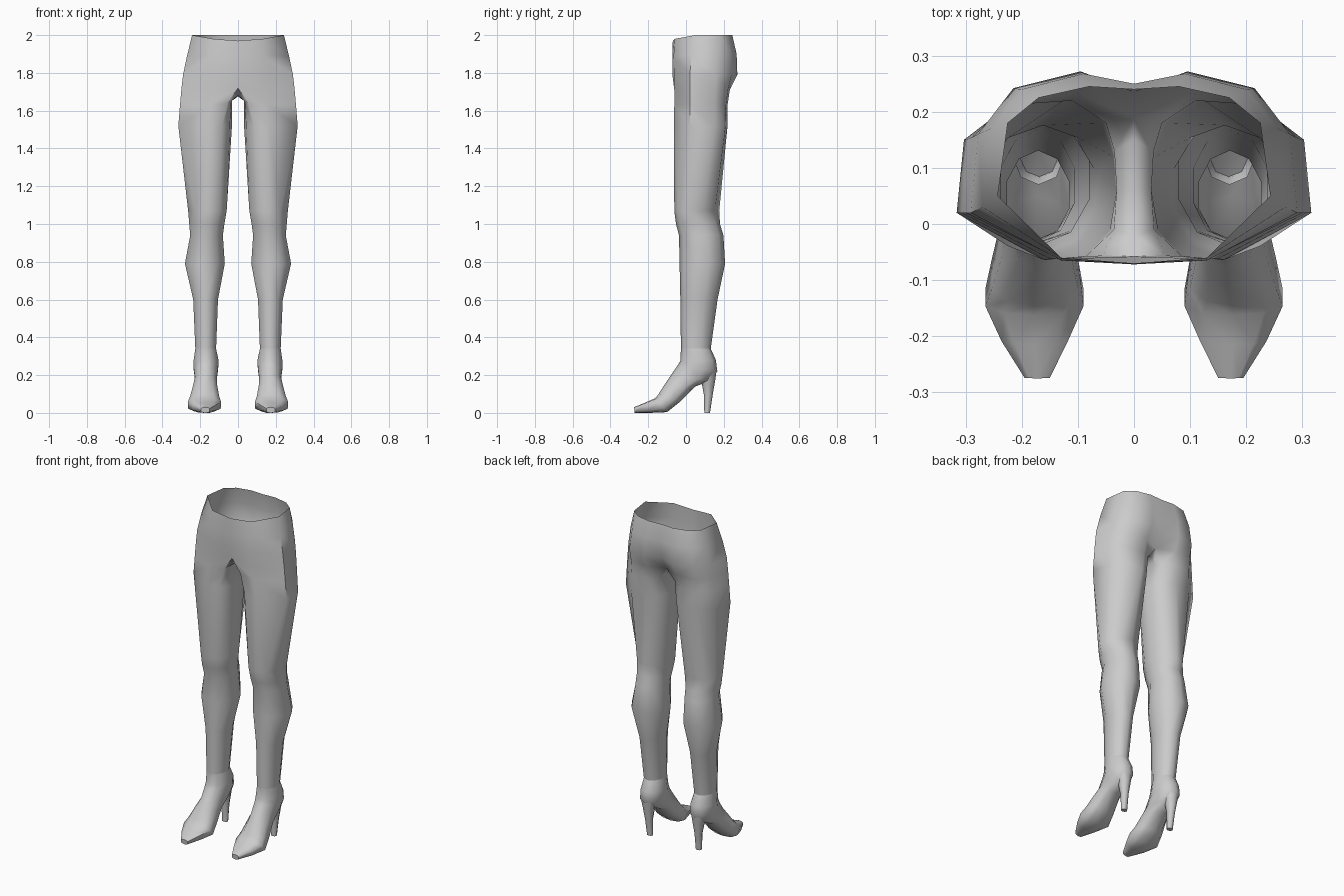
import bpy, bmesh
from math import sin, cos, radians, copysign


def ring(front, back, inner, outer, n=10, power=1.0):
    """Oval section; front/back are (y, z), inner/outer are x limits."""
    pts = []
    cx, rx = (inner + outer) / 2, (outer - inner) / 2
    if n == 10:
        rx /= sin(radians(72))
    for i in range(n):
        a = radians(360 / n * (i - 1))
        c = copysign(abs(cos(a)) ** power, cos(a))
        t = (1 - c) / 2
        pts.append((cx + rx * sin(a),
                    front[0] + (back[0] - front[0]) * t,
                    front[1] + (back[1] - front[1]) * t))
    return pts


def loft(name, rings, cap=False):
    """Skin a list of rings; a shorter ring is left open at the centre line."""
    bm = bmesh.new()
    vs = [[bm.verts.new(p) for p in r] for r in rings]
    for a, b in zip(vs, vs[1:]):
        n = min(len(a), len(b))
        closed = len(a) == len(b) and n != 7
        for i in range(n if closed else n - 1):
            j = (i + 1) % n
            bm.faces.new((a[i], a[j], b[j], b[i]))
    if cap:
        bm.faces.new(vs[-1])
    bmesh.ops.recalc_face_normals(bm, faces=bm.faces)
    me = bpy.data.meshes.new(name)
    bm.to_mesh(me)
    bm.free()
    ob = bpy.data.objects.new(name, me)
    bpy.context.collection.objects.link(ob)
    bpy.ops.object.select_all(action='DESELECT')
    ob.select_set(True)
    bpy.context.view_layer.objects.active = ob
    bpy.ops.object.shade_smooth_by_angle(angle=radians(60))
    m = ob.modifiers.new("mirror", 'MIRROR')
    m.use_clip = True
    m.merge_threshold = 0.001
    return ob


# Pelvis: half rings from front centre round the hip to back centre
waist = [(0, -.07, 1.97), (.13, -.06, 1.98), (.243, .05, 2), (.225, .18, 2),
         (.17, .225, 2), (.08, .245, 2), (0, .24, 2)]
upper = [(0, -.072, 1.88), (.13, -.065, 1.89), (.27, .03, 1.89), (.255, .17, 1.9),
         (.2, .24, 1.9), (.09, .268, 1.9), (0, .25, 1.9)]
seat = [(0, -.072, 1.79), (.13, -.064, 1.79), (.291, .02, 1.79), (.278, .16, 1.79),
        (.215, .242, 1.79), (.095, .272, 1.79), (0, .235, 1.79)]
# Hip ring closes under the crotch with three centre points
hip = [(0, -.058, 1.72), (.13, -.062, 1.71), (.3, .02, 1.71), (.288, .155, 1.71),
       (.218, .222, 1.71), (.1, .232, 1.71), (0, .19, 1.71),
       (0, .15, 1.685), (0, .06, 1.675), (0, -.02, 1.68)]
groin = [(.055, -.056, 1.64), (.15, -.062, 1.63), (.307, .02, 1.63), (.295, .152, 1.63),
         (.22, .212, 1.63), (.11, .22, 1.63), (.05, .18, 1.64),
         (.035, .13, 1.65), (.031, .06, 1.66), (.036, -.01, 1.65)]
thigh = [(.085, -.057, 1.52), (.16, -.064, 1.52), (.316, .02, 1.52), (.303, .15, 1.52),
         (.225, .21, 1.52), (.125, .22, 1.52), (.06, .18, 1.52),
         (.037, .12, 1.52), (.032, .06, 1.52), (.043, -.01, 1.52)]

# Lower leg: z, front y, back y, inner x, outer x
sections = [(1.07, -.062, .176, .06, .264), (1.0, -.053, .18, .072, .258),
            (.94, -.037, .198, .08, .253), (.79, -.034, .207, .07, .281),
            (.6, -.03, .167, .106, .237), (.34, -.027, .131, .116, .226)]
legs = [ring((f, z), (b, z), i, o) for z, f, b, i, o in sections]
loft("legs", [waist, upper, seat, hip, groin, thigh] + legs)

# Shoe: sections tilt from the ankle forward to the pointed toe
shoe = [legs[-1],
        ring((-.03, .275), (.158, .28), .103, .235),
        ring((-.045, .25), (.166, .22), .105, .235),
        ring((-.08, .2), (.13, .17), .112, .228, power=.85),
        ring((-.115, .147), (.05, .14), .11, .238, power=.75),
        ring((-.145, .1), (-.03, .06), .1, .253, power=.65),
        ring((-.162, .078), (-.1, .004), .09, .265, power=.6),
        ring((-.215, .055), (-.19, 0), .118, .236, power=.55),
        ring((-.275, .03), (-.272, 0), .15, .195, power=.55)]
loft("shoes", shoe, cap=True)

# Slim tapering heel
heel = [ring((.07, .19), (.163, .235), .125, .215, 8),
        ring((.082, .165), (.156, .18), .135, .203, 8),
        ring((.094, .1), (.142, .1), .146, .19, 8),
        ring((.097, 0), (.127, 0), .147, .184, 8)]
loft("heels", heel, cap=True)
